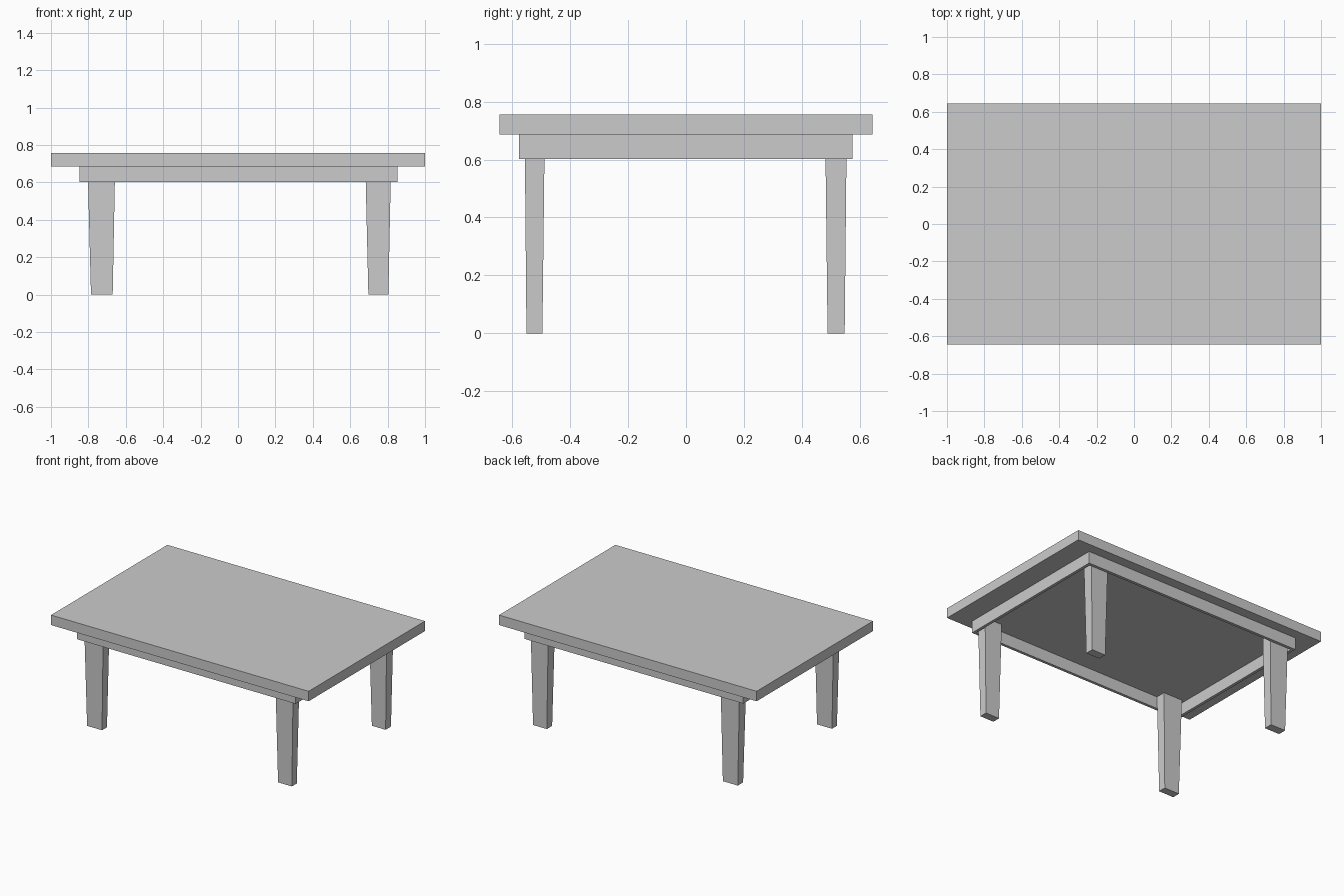
import bpy, bmesh

if "Cube" in bpy.data.objects:
    bpy.data.objects.remove(bpy.data.objects["Cube"])

TOP, UNDER, APRON = 0.756, 0.686, 0.602   # key heights


def prism(name, low, high, z0, z1):
    """Box or tapered block; low/high are (x0, x1, y0, y1) rectangles."""
    bm = bmesh.new()
    rings = []
    for (x0, x1, y0, y1), z in ((low, z0), (high, z1)):
        rings.append([bm.verts.new((x, y, z)) for x, y in
                      ((x0, y0), (x1, y0), (x1, y1), (x0, y1))])
    a, b = rings
    bm.faces.new(a[::-1])
    bm.faces.new(b)
    for i in range(4):
        j = (i + 1) % 4
        bm.faces.new((a[i], a[j], b[j], b[i]))
    me = bpy.data.meshes.new(name)
    bm.to_mesh(me)
    bm.free()
    ob = bpy.data.objects.new(name, me)
    bpy.context.collection.objects.link(ob)
    return ob


# Table top
slab = (-1, 1, -0.645, 0.645)
prism("table_top", slab, slab, UNDER, TOP)

# Apron: four thin boards forming an open frame
X0, X1, Y0, Y1, T = -0.847, 0.852, -0.577, 0.575, 0.02
boards = {
    "front_apron": (X0, X1, Y0, Y0 + T),
    "back_apron": (X0, X1, Y1 - T, Y1),
    "left_apron": (X0, X0 + T, Y0 + T, Y1 - T),
    "right_apron": (X1 - T, X1, Y0 + T, Y1 - T),
}
for name, rect in boards.items():
    prism(name, rect, rect, APRON, UNDER)

# Legs: tapered, running up inside the apron to the table top
xs = {"left": ((-0.786, -0.670), (-0.804, -0.657)),
      "right": ((0.697, 0.804), (0.681, 0.818))}
ys = {"front": ((-0.551, -0.496), (-0.557, -0.488)),
      "back": ((0.489, 0.548), (0.481, 0.555))}
for yn, (ylow, yhigh) in ys.items():
    for xn, (xlow, xhigh) in xs.items():
        prism(f"{yn}_{xn}_leg", xlow + ylow, xhigh + yhigh, 0, UNDER)
